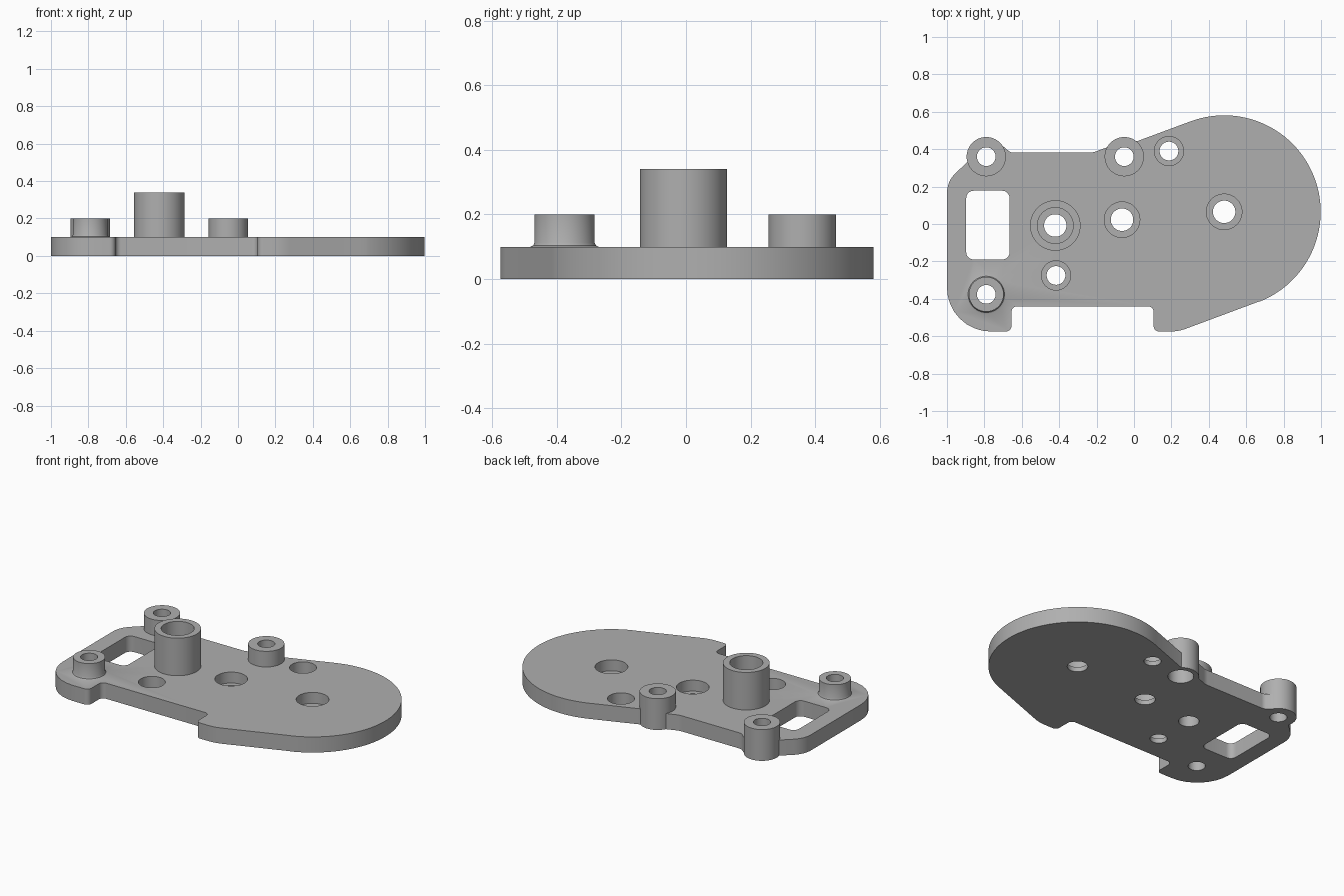
import bpy, bmesh
from math import sin, cos, pi, radians
from mathutils import Vector

cube = bpy.data.objects.get("Cube")
if cube:
    bpy.data.objects.remove(cube, do_unlink=True)

THICK = 0.10   # plate thickness

grey = bpy.data.materials.new("light_grey")
grey.use_nodes = True
COLOUR = (0.43, 0.43, 0.43, 1)
grey.diffuse_color = COLOUR
grey.node_tree.nodes["Principled BSDF"].inputs["Base Color"].default_value = COLOUR


def finish(name, bm):
    bmesh.ops.recalc_face_normals(bm, faces=bm.faces)
    mesh = bpy.data.meshes.new(name)
    bm.to_mesh(mesh)
    bm.free()
    mesh.materials.append(grey)
    ob = bpy.data.objects.new(name, mesh)
    bpy.context.collection.objects.link(ob)
    return ob


def rounded(corners, steps=8):
    """Round each (x, y, radius) corner of a closed outline."""
    out = []
    for i, (x, y, r) in enumerate(corners):
        p = Vector((x, y))
        if r == 0:
            out.append(p)
            continue
        a = (Vector(corners[i - 1][:2]) - p).normalized()
        b = (Vector(corners[(i + 1) % len(corners)][:2]) - p).normalized()
        half = a.angle(b) / 2
        centre = p + (a + b).normalized() * r / sin(half)
        reach = r * cos(half) / sin(half)
        start, end = p + a * reach - centre, p + b * reach - centre
        turn = start.angle(end)
        for k in range(steps + 1):
            t = k / steps
            out.append(centre + (start * sin((1 - t) * turn) + end * sin(t * turn)) / sin(turn))
    return out


def prism(name, points, z0, z1):
    bm = bmesh.new()
    face = bm.faces.new([bm.verts.new((p[0], p[1], z0)) for p in points])
    new = bmesh.ops.extrude_face_region(bm, geom=[face])["geom"]
    bmesh.ops.translate(bm, vec=(0, 0, z1 - z0),
                        verts=[v for v in new if isinstance(v, bmesh.types.BMVert)])
    return finish(name, bm)


def lathe(name, x, y, profile, n=64):
    """Solid of stacked rings from a list of (radius, z)."""
    bm = bmesh.new()
    rings = [[bm.verts.new((x + r * cos(2 * pi * k / n), y + r * sin(2 * pi * k / n), z))
              for k in range(n)] for r, z in profile]
    for low, high in zip(rings, rings[1:]):
        for k in range(n):
            j = (k + 1) % n
            bm.faces.new((low[k], low[j], high[j], high[k]))
    bm.faces.new(rings[0])
    bm.faces.new(rings[-1])
    return finish(name, bm)


def combine(target, tool, operation):
    mod = target.modifiers.new(operation.lower(), 'BOOLEAN')
    mod.operation, mod.solver, mod.object = operation, 'EXACT', tool
    with bpy.context.temp_override(object=target, active_object=target):
        bpy.ops.object.modifier_apply(modifier=mod.name)
    bpy.data.objects.remove(tool, do_unlink=True)


# Plate outline: rounded corners, then the large round end
left_side = [
    (0.656, -0.419, 0), (0.237, -0.575, 0.25), (0.105, -0.575, 0.03),
    (0.105, -0.44, 0.03), (-0.655, -0.44, 0.03), (-0.655, -0.575, 0.03),
    (-1, -0.575, 0.235), (-1, 0.23, 0.15), (-0.87, 0.35, 0),
    (-0.79, 0.44, 0), (-0.705, 0.42, 0), (-0.66, 0.382, 0.04),
    (-0.22, 0.382, 0.1), (-0.13, 0.415, 0), (-0.05, 0.44, 0),
    (0.02, 0.444, 0), (0.30, 0.548, 0)]
end_arc = []
for k in range(1, 64):
    a = radians(110.4 - 180.8 * k / 64)
    end_arc.append((0.482 + 0.516 * cos(a), 0.065 + 0.516 * sin(a)))
plate = prism("mounting_plate", rounded(left_side) + end_arc, 0, THICK)

# Raised bosses and the tall tower
BOSS_TOP, TOWER_TOP = 0.20, 0.34
back_bosses = [(-0.79, 0.36), (-0.052, 0.36)]
front_boss = (-0.79, -0.376)
tower = (-0.421, -0.008)
for x, y in back_bosses:
    combine(plate, lathe("back_boss", x, y, [(0.105, 0), (0.105, BOSS_TOP)]), 'UNION')
combine(plate, lathe("front_boss", *front_boss, [
    (0.105, 0.05), (0.105, THICK), (0.097, 0.104), (0.093, 0.113), (0.093, BOSS_TOP)]), 'UNION')
combine(plate, lathe("tower", *tower, [(0.135, 0.05), (0.135, TOWER_TOP)]), 'UNION')

# Rectangular window
window = [(-0.897, -0.19, 0.04), (-0.665, -0.19, 0.04), (-0.665, 0.178, 0.04), (-0.897, 0.178, 0.04)]
combine(plate, prism("window_cutter", rounded(window), -0.1, 0.3), 'DIFFERENCE')


# Stepped holes: through hole, wider bore from the floor height up
def stepped_hole(x, y, small, wide, floor, top):
    combine(plate, lathe("hole_cutter", x, y, [
        (small, -0.1), (small, floor), (wide, floor), (wide, top)]), 'DIFFERENCE')


for x, y, small, wide in [(0.187, 0.39, 0.05, 0.078), (-0.417, -0.275, 0.05, 0.078),
                          (-0.064, 0.023, 0.06, 0.095), (0.482, 0.065, 0.06, 0.095)]:
    stepped_hole(x, y, small, wide, 0.03, 0.3)
stepped_hole(*tower, 0.06, 0.096, 0.10, 0.5)

# Plain boss holes, and one bored wider from below
for x, y in [back_bosses[0], front_boss]:
    combine(plate, lathe("hole_cutter", x, y, [(0.05, -0.1), (0.05, 0.4)]), 'DIFFERENCE')
stepped_hole(*back_bosses[1], 0.075, 0.05, 0.10, 0.4)

# Smooth the round walls, keep the edges crisp
bpy.ops.object.select_all(action='DESELECT')
plate.select_set(True)
bpy.context.view_layer.objects.active = plate
bpy.ops.object.shade_smooth_by_angle(angle=radians(30))
